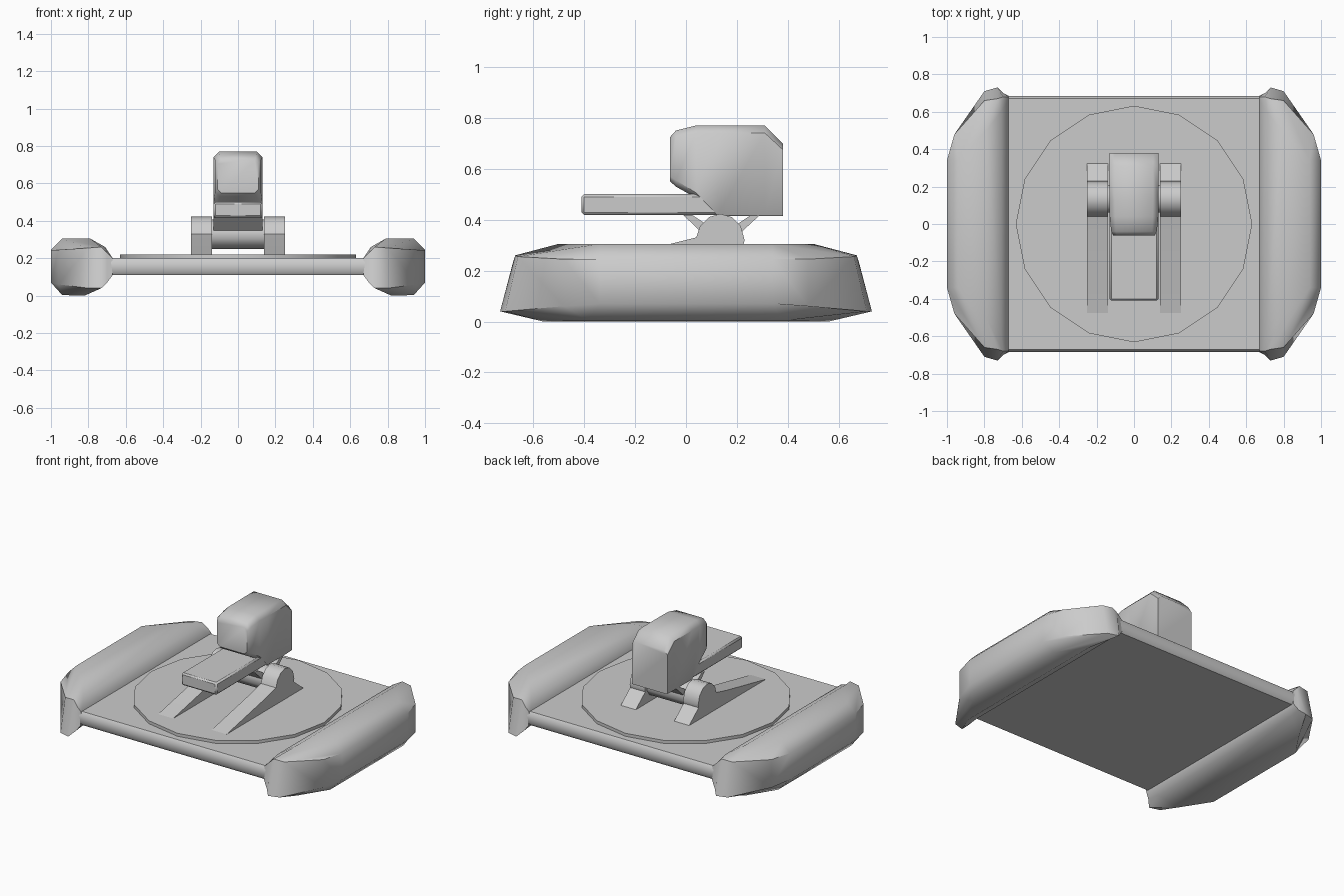
import bpy, bmesh, math

if "Cube" in bpy.data.objects:
    bpy.data.objects.remove(bpy.data.objects["Cube"])


def finish(name, bm, mirror=False, angle=40, bevel=0):
    bmesh.ops.recalc_face_normals(bm, faces=bm.faces)
    me = bpy.data.meshes.new(name)
    bm.to_mesh(me)
    bm.free()
    ob = bpy.data.objects.new(name, me)
    bpy.context.collection.objects.link(ob)
    bpy.ops.object.select_all(action='DESELECT')
    ob.select_set(True)
    bpy.context.view_layer.objects.active = ob
    bpy.ops.object.shade_smooth_by_angle(angle=math.radians(angle))
    if bevel:
        m = ob.modifiers.new("Bevel", 'BEVEL')
        m.width, m.segments = bevel, 1
    if mirror:
        ob.modifiers.new("Mirror", 'MIRROR')
    return ob


def loft(name, rings, strip_caps=False, **kw):
    """Skin matching rings; caps are n-gons, or quad strips for bent ends."""
    bm = bmesh.new()
    vs = [[bm.verts.new(p) for p in r] for r in rings]
    n = len(rings[0])
    for a, b in zip(vs, vs[1:]):
        for i in range(n):
            j = (i + 1) % n
            bm.faces.new((a[i], a[j], b[j], b[i]))
    for r in (vs[0], vs[-1]):
        if strip_caps:
            for i in range(n // 2 - 1):
                bm.faces.new((r[i], r[i + 1], r[n - 2 - i], r[n - 1 - i]))
        else:
            bm.faces.new(r)
    return finish(name, bm, **kw)


def prism(name, profile, x0, x1, **kw):
    """Extrude a (y, z) profile along x."""
    return loft(name, [[(x, y, z) for y, z in profile] for x in (x0, x1)], **kw)


# side pods: middle ring and end ring, reflected front to back
mid = [(.67, .66, .20), (.71, .60, .26), (.79, .50, .305), (.94, .34, .305), (1, .34, .245),
       (1, .34, .07), (.94, .38, .003), (.82, .56, 0), (.71, .62, .07), (.67, .66, .11)]
end = [(.67, .68, .20), (.70, .68, .23), (.73, .67, .26), (.80, .66, .255), (.96, .48, .245),
       (.96, .48, .06), (.80, .71, .04), (.73, .73, .04), (.70, .70, .07), (.67, .685, .11)]
flip = lambda r: [(x, -y, z) for x, y, z in r]
loft("side_pod", [flip(end), flip(mid), mid, end], strip_caps=True, mirror=True, angle=50)

# centre deck
prism("deck", [(-.67, .11), (-.685, .13), (-.685, .18), (-.67, .20),
               (.67, .20), (.685, .18), (.685, .13), (.67, .11)], -.68, .68)

# round turntable, 16 sides
disc = lambda z: [(.632 * math.cos(math.tau * i / 16), .632 * math.sin(math.tau * i / 16), z)
                  for i in range(16)]
loft("turntable", [disc(.195), disc(.22)])

# pivot brackets with long sloping front foot
prism("bracket", [(-.50, .215), (-.06, .305), (.04, .33), (.055, .375), (.09, .41), (.135, .423),
                  (.18, .41), (.215, .375), (.23, .32), (.225, .30), (.33, .215)],
      .14, .25, mirror=True)

# axle between the brackets and the cradle above it
prism("axle", [(.135 + .078 * math.cos(math.tau * (i + .5) / 10),
                .328 + .078 * math.sin(math.tau * (i + .5) / 10)) for i in range(10)], -.14, .14)
prism("cradle", [(-.01, .418), (.025, .418), (.09, .375), (.19, .375),
                 (.255, .418), (.29, .418), (.20, .335), (.075, .335)], -.13, .13)

# flat barrel
prism("barrel", [(-.41, .418), (.15, .418), (.15, .50), (-.41, .50)], -.13, .13, bevel=.01)


# turret housing: chamfered rings (y, half width, bottom, top, top chamfer, bottom chamfer)
def ring(y, w, b, t, c, d):
    half = [(w - d, y, b), (w, y, b + d), (w, y, t - c), (w - c, y, t)]
    return half + [(-x, yy, z) for x, yy, z in reversed(half)]


loft("housing", [ring(*r) for r in (
    (-.062, .11, .55, .725, .02, .02), (-.04, .122, .53, .75, .025, .025),
    (.04, .13, .485, .77, .03, .02), (.125, .132, .415, .77, .03, .004),
    (.31, .132, .415, .77, .03, .004), (.38, .13, .415, .70, .025, .004))], angle=45)
